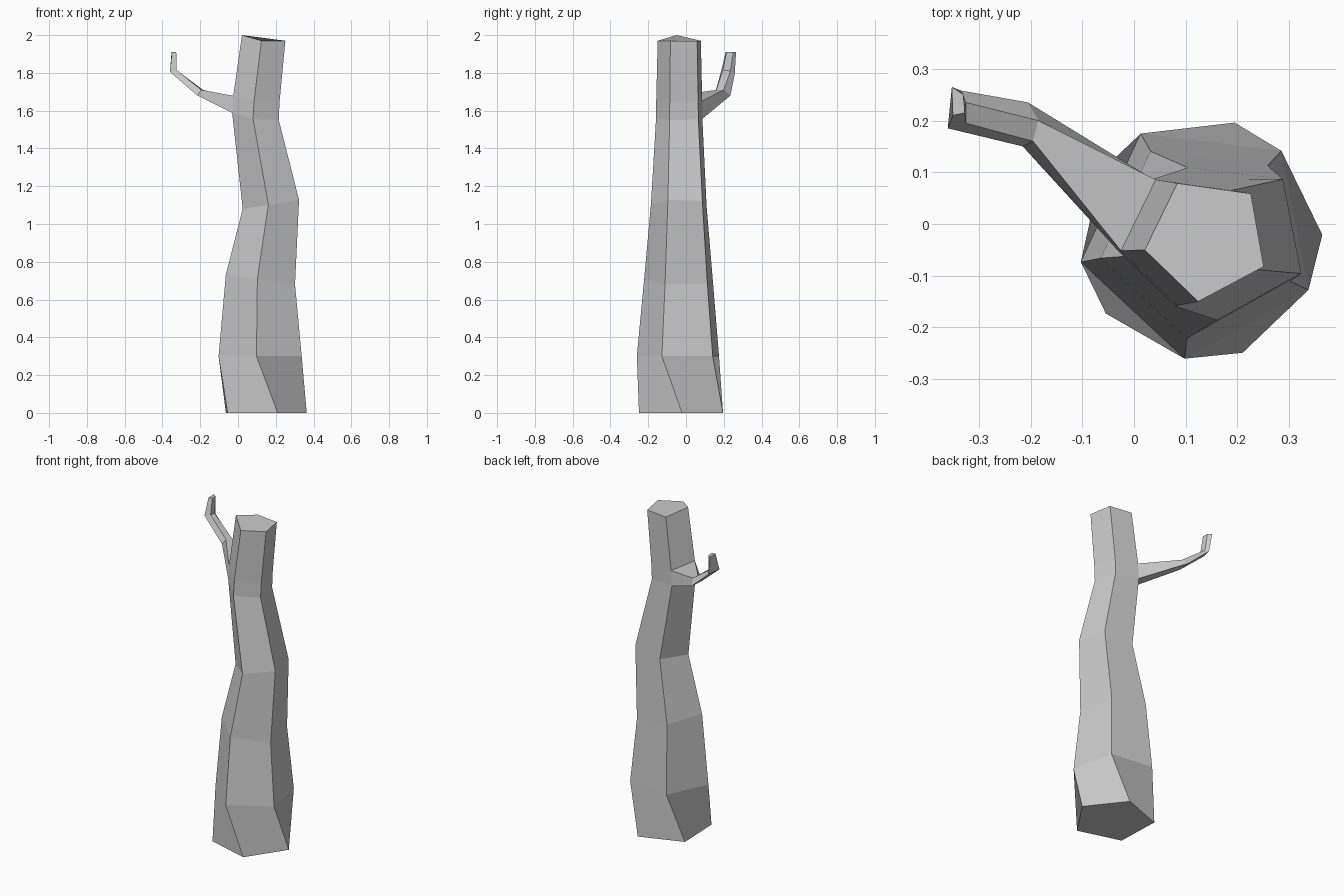
import bpy, bmesh
from math import sin, cos, radians

if "Cube" in bpy.data.objects:
    bpy.data.objects.remove(bpy.data.objects["Cube"])

SIDES = 5
# Trunk rings: centre x, height, radius, start angle, slope along x, lift of left corner
RINGS = [
    (0.13, 0.00, 0.234, -70, 0.0, 0.0),
    (0.126, 0.30, 0.233, -97, 0.0, 0.0),
    (0.126, 0.705, 0.194, -97, -0.14, 0.0),
    (0.18, 1.105, 0.158, -97, 0.16, 0.0),
    (0.098, 1.555, 0.131, -98, -0.03, 0.03),
    (0.103, 1.65, 0.130, -98, -0.03, 0.025),
    (0.141, 1.97, 0.122, -98, 0.0, 0.03),
]
# Branch sections: lower front, lower back, upper back, upper front
BRANCH = [
    [(-0.215, 0.15, 1.68), (-0.205, 0.235, 1.68), (-0.185, 0.20, 1.71), (-0.195, 0.16, 1.71)],
    [(-0.36, 0.185, 1.805), (-0.335, 0.258, 1.795), (-0.325, 0.235, 1.81), (-0.325, 0.195, 1.815)],
    [(-0.35, 0.21, 1.91), (-0.352, 0.265, 1.91), (-0.33, 0.25, 1.91), (-0.327, 0.215, 1.91)],
]

bm = bmesh.new()


def bridge(a, b, skip=()):
    n = len(a)
    for i in range(n):
        if i not in skip:
            j = (i + 1) % n
            bm.faces.new((a[i], a[j], b[j], b[i]))


def trunk_ring(cx, z, r, start, slope, lift):
    ring = []
    for i in range(SIDES):
        a = radians(start + 360 * i / SIDES)
        dz = slope * r * cos(a) + (lift if i == 4 else 0)
        ring.append(bm.verts.new((cx + r * cos(a), -0.029 + r * sin(a), z + dz)))
    return ring


# Trunk, leaving one side panel open for the branch
rings = [trunk_ring(*p) for p in RINGS]
for k in range(len(rings) - 1):
    bridge(rings[k], rings[k + 1], skip=(3,) if k == 4 else ())
bm.faces.new(rings[0][::-1])
bm.faces.new(rings[-1])

# Branch growing out of the open panel
section = [rings[4][4], rings[4][3], rings[5][3], rings[5][4]]
for pts in BRANCH:
    nxt = [bm.verts.new(p) for p in pts]
    bridge(section, nxt)
    section = nxt
bm.faces.new(section)

bmesh.ops.recalc_face_normals(bm, faces=bm.faces)
mesh = bpy.data.meshes.new("tree_trunk")
bm.to_mesh(mesh)
bm.free()
bpy.context.collection.objects.link(bpy.data.objects.new("tree_trunk", mesh))
